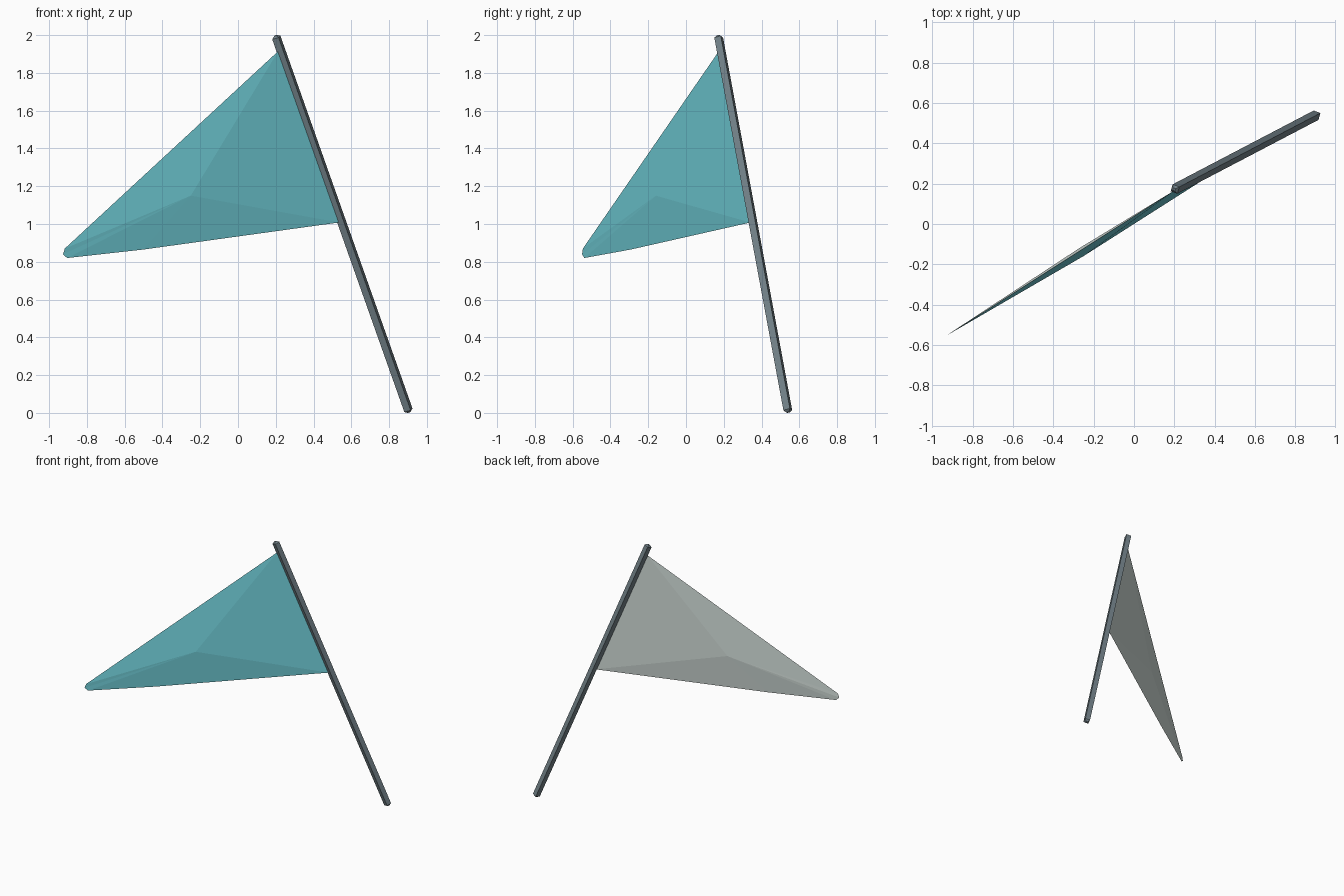
import bpy, bmesh
from mathutils import Vector, Matrix

cube = bpy.data.objects.get("Cube")
if cube:
    bpy.data.objects.remove(cube, do_unlink=True)


def material(name, rgb):
    m = bpy.data.materials.new(name)
    m.use_nodes = True
    m.diffuse_color = (*rgb, 1)
    bsdf = m.node_tree.nodes["Principled BSDF"]
    bsdf.inputs["Base Color"].default_value = (*rgb, 1)
    bsdf.inputs["Roughness"].default_value = 0.8
    return m


def finish(name, bm, mats):
    bmesh.ops.recalc_face_normals(bm, faces=bm.faces)
    me = bpy.data.meshes.new(name)
    bm.to_mesh(me)
    bm.free()
    for m in mats:
        me.materials.append(m)
    ob = bpy.data.objects.new(name, me)
    bpy.context.collection.objects.link(ob)
    return ob


teal = material("teal", (0.165, 0.62, 0.69))
pale_grey = material("pale grey", (0.66, 0.74, 0.71))
slate = material("slate", (0.165, 0.215, 0.24))

# Membrane: a thin three-sided lens, teal in front and grey behind
outline = [(0.213, 0.174, 1.915), (-0.917, -0.546, 0.87), (-0.926, -0.55, 0.84),
           (-0.905, -0.538, 0.82), (-0.5, -0.292, 0.865), (0.535, 0.341, 1.008)]
centre, bulge = Vector((-0.26, -0.139, 1.15)), Vector((0.01, -0.02, 0))
bm = bmesh.new()
rim = [bm.verts.new(p) for p in outline]
for slot, side in enumerate((1, -1)):
    apex = bm.verts.new(centre + bulge * side)
    for a, b in zip(rim, rim[1:] + rim[:1]):
        bm.faces.new((a, b, apex)).material_index = slot
finish("membrane", bm, [teal, pale_grey])

# Spar: a square rod with chamfered ends, one corner turned to the front
top, bottom = Vector((0.199, 0.171, 1.998)), Vector((0.906, 0.541, 0.003))
axis = (top - bottom).normalized()
bm = bmesh.new()
bmesh.ops.create_cone(bm, cap_ends=True, segments=4, radius1=0.026,
                      radius2=0.026, depth=(top - bottom).length)
cap_edges = [e for e in bm.edges if e.calc_length() < 0.1]
bmesh.ops.bevel(bm, geom=cap_edges, offset=0.012, segments=1, affect='EDGES')
side = axis.cross(bulge).normalized()
turn = Matrix((side.cross(axis), side, axis)).transposed()
turn.col[0] = side.cross(axis)
if turn.determinant() < 0:
    turn.col[1] = -side
bm.transform(Matrix.Translation((top + bottom) / 2) @ turn.to_4x4())
finish("spar", bm, [slate])
